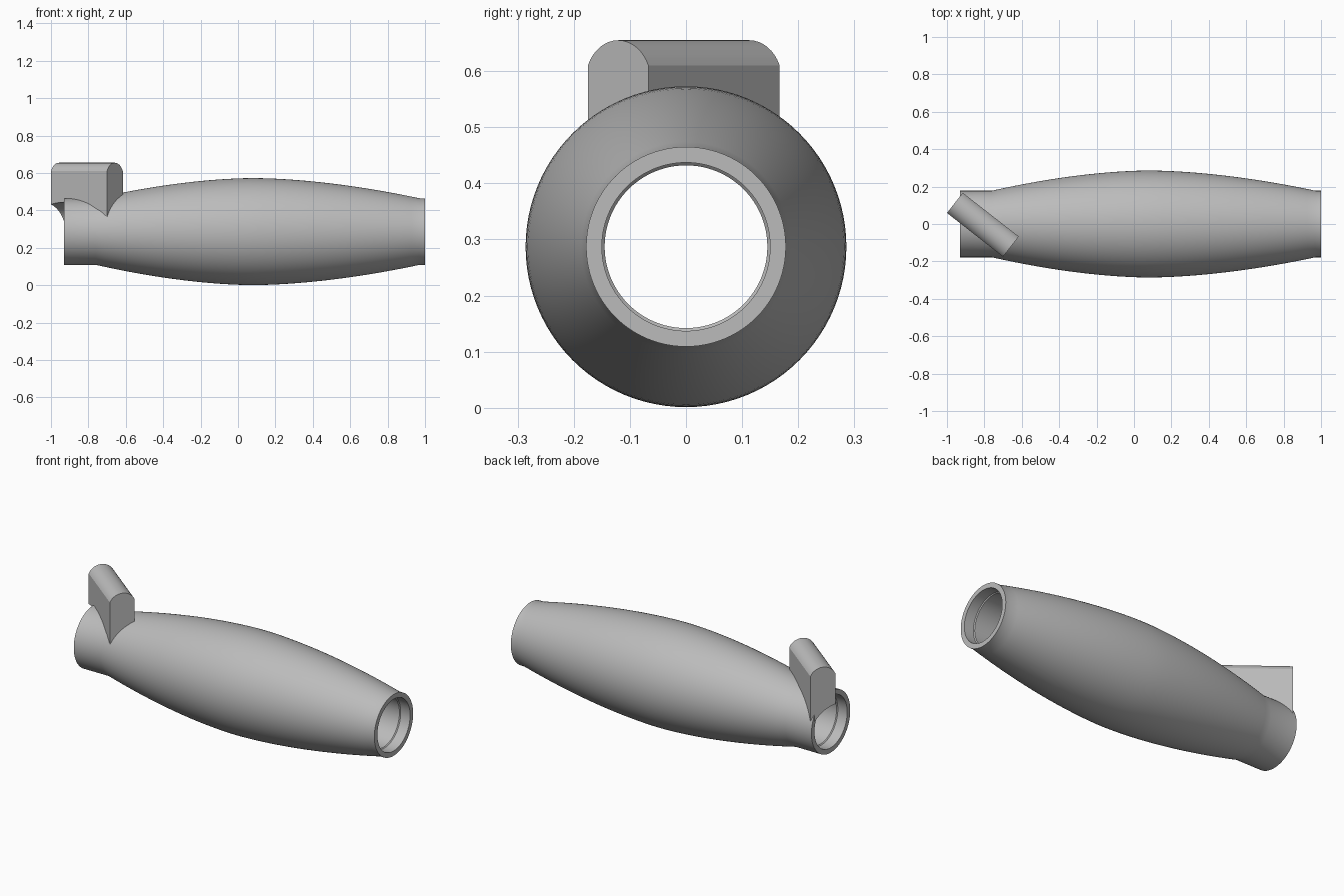
import bpy, bmesh, math
from mathutils import Matrix

if "Cube" in bpy.data.objects:
    bpy.data.objects.remove(bpy.data.objects["Cube"])

AXIS_Z = 0.287

grey = bpy.data.materials.new("plain_grey")
grey.use_nodes = True
grey.diffuse_color = (0.5, 0.5, 0.5, 1)
grey.node_tree.nodes["Principled BSDF"].inputs["Base Color"].default_value = (0.5, 0.5, 0.5, 1)


def make_object(name, bm):
    bmesh.ops.recalc_face_normals(bm, faces=bm.faces)
    mesh = bpy.data.meshes.new(name)
    bm.to_mesh(mesh)
    bm.free()
    mesh.materials.append(grey)
    obj = bpy.data.objects.new(name, mesh)
    bpy.context.collection.objects.link(obj)
    return obj


def smooth(obj):
    bpy.ops.object.select_all(action='DESELECT')
    obj.select_set(True)
    bpy.context.view_layer.objects.active = obj
    bpy.ops.object.shade_smooth_by_angle(angle=math.radians(25))


def lathe(name, profile, sides=96):
    """Spin a closed (x, radius) loop around the long axis."""
    bm = bmesh.new()
    rings = []
    for i in range(sides):
        a = 2 * math.pi * i / sides
        rings.append([bm.verts.new((x, r * math.cos(a), AXIS_Z + r * math.sin(a)))
                      for x, r in profile])
    n = len(profile)
    for i in range(sides):
        one, two = rings[i], rings[(i + 1) % sides]
        for j in range(n):
            k = (j + 1) % n
            bm.faces.new((one[j], one[k], two[k], two[j]))
    return make_object(name, bm)


# Barrel: straight collars, bulging middle, open bore with shallow end recesses
COLLAR, BELLY, PEAK = 0.178, 0.286, 0.08
outer = [(-0.93, COLLAR)]
for i in range(41):
    x = -0.76 + (0.97 + 0.76) * i / 40
    span = (PEAK + 0.76) if x < PEAK else (0.97 - PEAK)
    t = abs(x - PEAK) / span
    outer.append((x, BELLY - (BELLY - COLLAR) * t ** 1.75))
outer.append((1.0, COLLAR))
bore = [(1.0, 0.15), (0.94, 0.15), (0.935, 0.145),
        (-0.865, 0.145), (-0.87, 0.15), (-0.93, 0.15)]
smooth(lathe("hollow_barrel", outer + bore))

# Angled block with an arched top, extruded along its length
LENGTH, WIDTH, LOW, SHOULDER, TOP = 0.38, 0.137, 0.345, 0.61, 0.655
half, rise = WIDTH / 2, TOP - SHOULDER
radius = (half ** 2 + rise ** 2) / (2 * rise)
spread = math.asin(half / radius)
section = [(-half, LOW), (half, LOW)]
for i in range(17):
    a = spread * (1 - i / 8)
    section.append((radius * math.sin(a), TOP - radius + radius * math.cos(a)))
bm = bmesh.new()
end = bm.faces.new([bm.verts.new((-LENGTH / 2, y, z)) for y, z in section])
out = bmesh.ops.extrude_face_region(bm, geom=[end])
bmesh.ops.translate(bm, vec=(LENGTH, 0, 0),
                    verts=[v for v in out["geom"] if isinstance(v, bmesh.types.BMVert)])
bmesh.ops.transform(bm, verts=bm.verts, matrix=Matrix.Translation((-0.808, -0.004, 0))
                    @ Matrix.Rotation(math.radians(-38), 4, 'Z'))
block = make_object("angled_block", bm)

# Cutter that hollows the underside of the block to saddle the barrel
bm = bmesh.new()
bmesh.ops.create_cone(bm, cap_ends=True, segments=96, radius1=0.157, radius2=0.157, depth=2.4)
bmesh.ops.transform(bm, verts=bm.verts, matrix=Matrix.Translation((0, 0, AXIS_Z))
                    @ Matrix.Rotation(math.pi / 2, 4, 'Y'))
cutter = make_object("saddle_cutter", bm)
cutter.hide_render = True
cut = block.modifiers.new("saddle", 'BOOLEAN')
cut.operation, cut.solver, cut.object = 'DIFFERENCE', 'EXACT', cutter
bpy.context.view_layer.objects.active = block
bpy.ops.object.modifier_apply(modifier="saddle")
bpy.data.objects.remove(cutter)
smooth(block)
